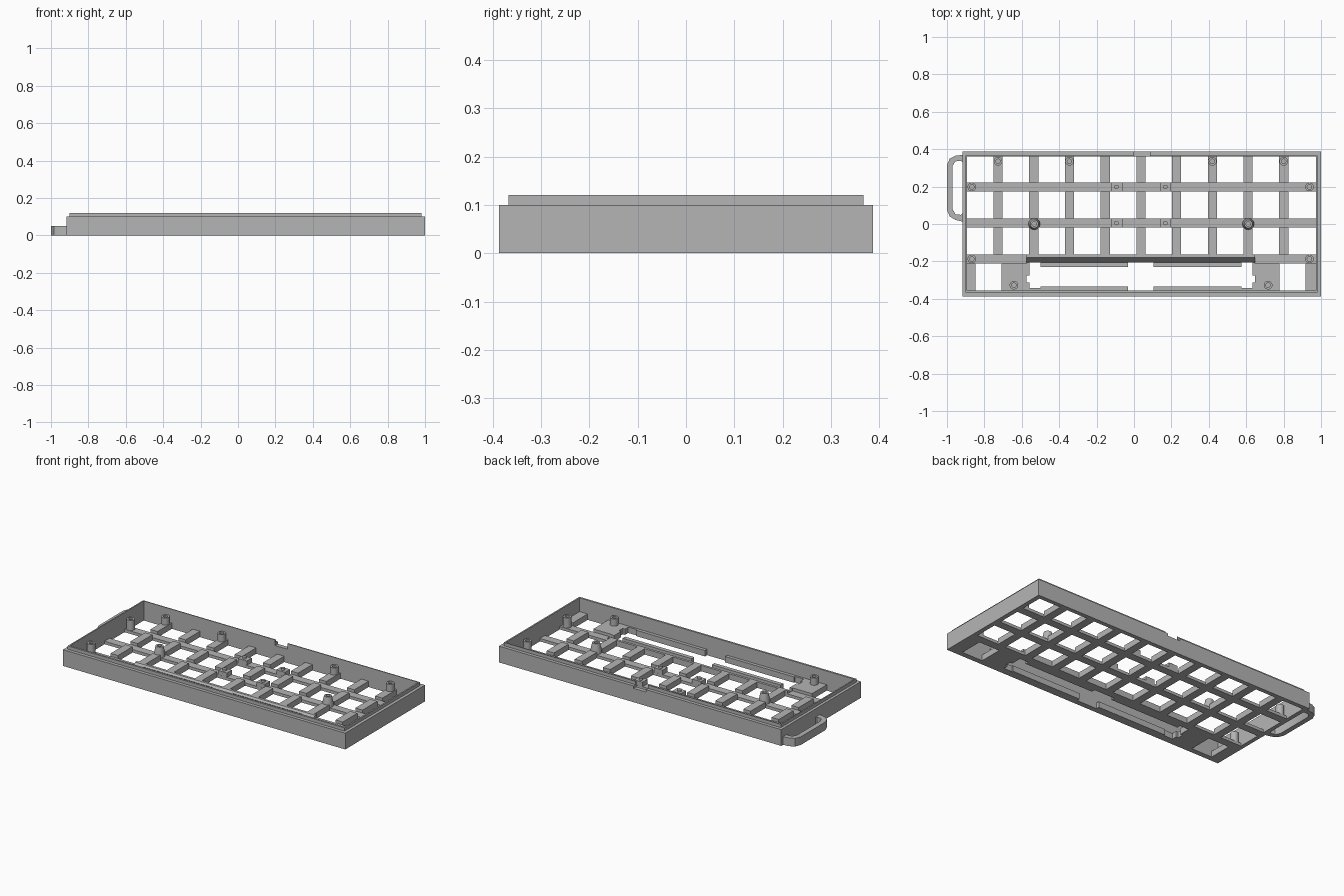
import bpy, bmesh, math

if "Cube" in bpy.data.objects:
    bpy.data.objects.remove(bpy.data.objects["Cube"])

grey = bpy.data.materials.new("case grey")
grey.diffuse_color = (0.46, 0.46, 0.46, 1)
grey.use_nodes = True
grey.node_tree.nodes["Principled BSDF"].inputs["Base Color"].default_value = grey.diffuse_color


def finish(name, bm, smooth=False):
    bmesh.ops.recalc_face_normals(bm, faces=bm.faces)
    me = bpy.data.meshes.new(name)
    bm.to_mesh(me)
    bm.free()
    me.materials.append(grey)
    ob = bpy.data.objects.new(name, me)
    bpy.context.collection.objects.link(ob)
    if smooth:
        bpy.context.view_layer.objects.active = ob
        ob.select_set(True)
        bpy.ops.object.shade_smooth_by_angle(angle=math.radians(35))
        ob.select_set(False)
    return ob


def boxes(name, items):
    """One object from (x0, x1, y0, y1, z0, z1) blocks."""
    bm = bmesh.new()
    for x0, x1, y0, y1, z0, z1 in items:
        vs = bmesh.ops.create_cube(bm, size=1)["verts"]
        for v in vs:
            v.co = (x1 if v.co.x > 0 else x0,
                    y1 if v.co.y > 0 else y0,
                    z1 if v.co.z > 0 else z0)
    return finish(name, bm)


def lathe(name, x, y, profile, n=24):
    """Turn a (radius, z) profile about a vertical axis."""
    bm = bmesh.new()
    rings = []
    for r, z in profile:
        rings.append([bm.verts.new((x + r * math.cos(2 * math.pi * i / n),
                                    y + r * math.sin(2 * math.pi * i / n), z))
                      for i in range(n)])
    for a, b in zip(rings, rings[1:]):
        for i in range(n):
            bm.faces.new((a[i], a[(i + 1) % n], b[(i + 1) % n], b[i]))
    bm.faces.new(rings[0])
    bm.faces.new(rings[-1])
    return finish(name, bm, True)


# Main dimensions
X0, X1, Y0, Y1 = -0.918, 1.0, -0.387, 0.387      # outside
IX0, IX1, IY0, IY1 = -0.893, 0.972, -0.355, 0.361  # inside
LX0, LX1, LY = -0.901, 0.981, 0.367               # lip outside
THIN, THICK = 0.018, 0.036                        # plate heights
H, TOP = 0.10, 0.12
NX0, NX1, NZ = 0.0, 0.085, 0.085                  # port notch

# Outer walls, with a port notch in the back
boxes("case_walls", [
    (X0, X1, Y0, IY0, 0, H),
    (X0, NX0, IY1, Y1, 0, H), (NX1, X1, IY1, Y1, 0, H),
    (NX0, NX1, IY1, Y1, 0, NZ),
    (X0, IX0, IY0, IY1, 0, H), (IX1, X1, IY0, IY1, 0, H)])

# Thin raised lip around the rim
boxes("rim_lip", [
    (LX0, LX1, -LY, IY0, H, TOP),
    (LX0, NX0, IY1, LY, H, TOP), (NX1, LX1, IY1, LY, H, TOP),
    (LX0, IX0, IY0, IY1, H, TOP), (IX1, LX1, IY0, IY1, H, TOP)])

# Plate grid: thin long bars and thicker cross bars
HALF, PITCH = 0.0245, 0.191
ROWS = [0.198, 0.005, -0.187]
SX0, SX1 = -0.575, 0.648                          # wide key opening
bars = [(IX0, IX1, y - HALF, y + HALF, 0, THIN) for y in ROWS[:2]]
y = ROWS[2]
bars += [(IX0, SX0, y - HALF, y + HALF, 0, THIN),
         (SX1, IX1, y - HALF, y + HALF, 0, THIN)]
boxes("long_bars", bars)

spans = [(ROWS[0] + HALF, IY1), (ROWS[1] + HALF, ROWS[0] - HALF),
         (ROWS[2] + HALF, ROWS[1] - HALF)]
boxes("cross_bars", [(x - HALF, x + HALF, a, b, 0, THICK)
                     for x in (-0.727 + PITCH * k for k in range(9))
                     for a, b in spans])

# Solid parts of the bottom row
boxes("bottom_row_plate", [
    (a, b, IY0, ROWS[2] - HALF, 0, THICK)
    for a, b in ((IX0, -0.848), (-0.708, SX0), (SX1, 0.778), (0.917, IX1))])

# Sloped edge above the wide key opening
bm = bmesh.new()
section = [(-0.1625, 0), (-0.1625, THICK), (-0.178, THICK), (-0.207, 0)]
ends = [[bm.verts.new((x, y, z)) for y, z in section] for x in (SX0, SX1)]
for e in ends:
    bm.faces.new(e)
for i in range(4):
    j = (i + 1) % 4
    bm.faces.new((ends[0][i], ends[0][j], ends[1][j], ends[1][i]))
finish("sloped_edge", bm)

# Ribs and corner fillers around the wide key opening
ribs = []
for a, b in ((-0.5, -0.032), (0.105, 0.575)):
    ribs += [(a, b, -0.23, -0.205, 0, THICK), (a, b, IY0, -0.335, 0, THICK)]
for a, b in ((SX0, -0.5), (0.575, SX1)):
    ribs.append((a, b, IY0, -0.343, 0, THICK))
for a, b in ((SX0, -0.56), (0.633, SX1)):
    ribs += [(a, b, -0.275, -0.207, 0, THICK), (a, b, -0.343, -0.312, 0, THICK)]
boxes("wide_key_ribs", ribs)

# Hollow screw posts
posts = [(x, 0.335) for x in (-0.727, -0.345, 0.419, 0.80)]
posts += [(x, y) for x in (-0.867, 0.938) for y in (0.198, -0.187)]
posts += [(-0.642, -0.327), (0.717, -0.327)]
for x, y in posts:
    lathe("screw_post", x, y, [(0.023, 0.004), (0.023, 0.08), (0.012, 0.08),
                               (0.012, 0.03)])

# Tapered centre posts
for x in (-0.533, 0.611):
    lathe("centre_post", x, 0.0, [(0.031, 0.004), (0.031, THICK), (0.022, 0.08),
                                  (0.012, 0.08), (0.012, 0.04)])

# Small mounting blocks with pegs on the middle bars
for y in ROWS[:2]:
    boxes("mount_block", [(-0.122, -0.062, y - 0.024, y + 0.024, THIN, 0.045),
                          (0.139, 0.197, y - 0.024, y + 0.024, THIN, 0.045)])
    for x in (-0.094, 0.168):
        lathe("mount_peg", x, y, [(0.012, 0.04), (0.012, 0.056)], 16)

# Side strap loop: outer and inner outlines bridged into a band
outer = [(-0.912, 0.37), (-0.955, 0.365), (-0.985, 0.35), (-1.0, 0.315),
         (-1.0, 0.075), (-0.985, 0.04), (-0.955, 0.022), (-0.912, 0.012)]
inner = [(-0.912, 0.325), (-0.925, 0.338), (-0.955, 0.335), (-0.97, 0.31),
         (-0.97, 0.08), (-0.955, 0.052), (-0.925, 0.049), (-0.912, 0.062)]
bm = bmesh.new()
levels = [[[bm.verts.new((x, y, z)) for x, y in line] for line in (outer, inner)]
          for z in (0, 0.05)]
(ob0, ib0), (ot, it) = levels
for i in range(7):
    for a, b in ((ob0, ib0), (ot, it), (ob0, ot), (ib0, it)):
        bm.faces.new((a[i], a[i + 1], b[i + 1], b[i]))
for i in (0, 7):
    bm.faces.new((ob0[i], ib0[i], it[i], ot[i]))
finish("strap_loop", bm, True)
